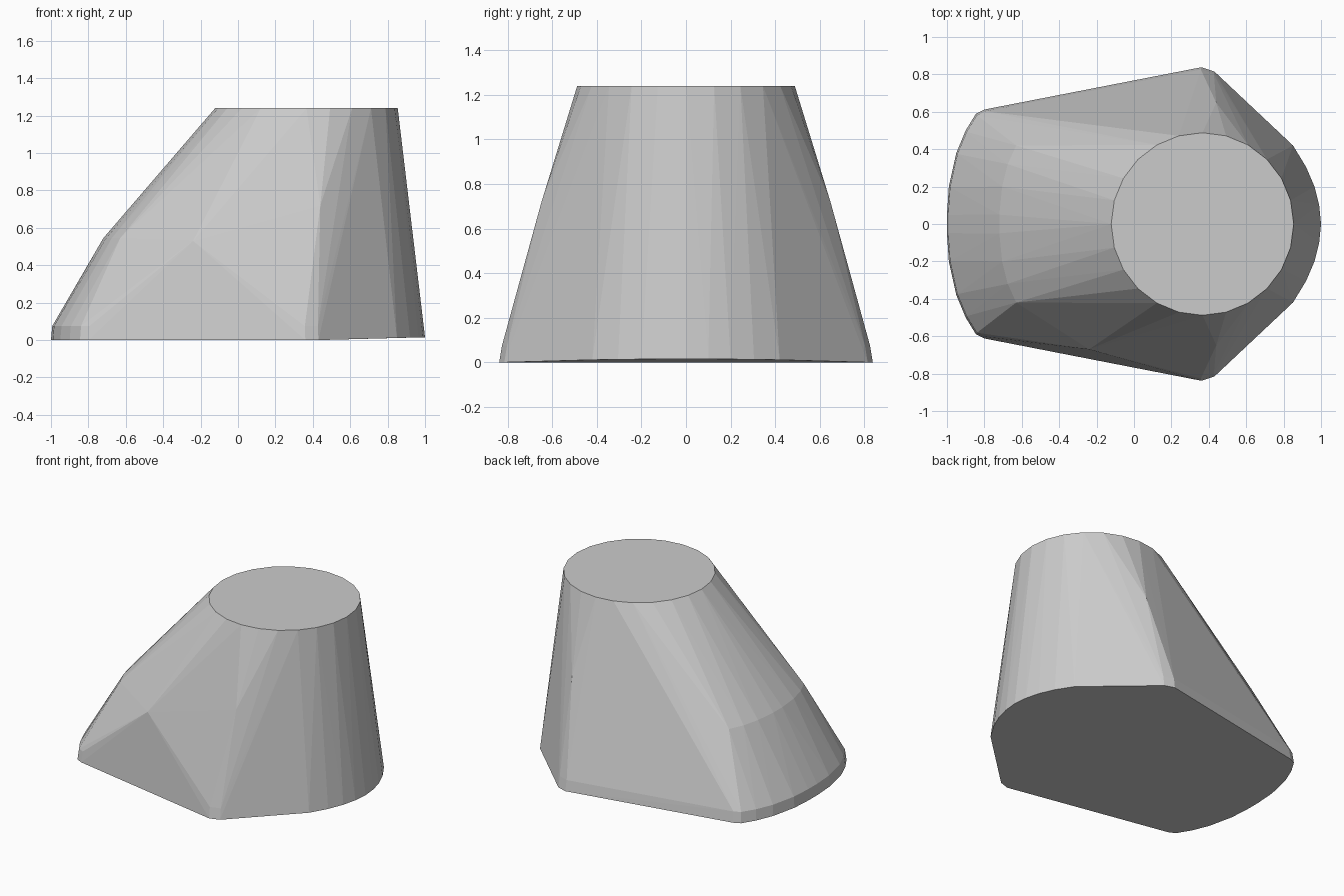
import bpy, bmesh, math

if "Cube" in bpy.data.objects:
    bpy.data.objects.remove(bpy.data.objects["Cube"])

points = []


def add_mirrored(pts, z):
    """Add outline points on both sides of the y = 0 plane."""
    for x, y in pts:
        for s in ((1, -1) if y else (1,)):
            points.append((x, s * y, z))


# Top disc rim
for i in range(24):
    a = math.tau * i / 24
    points.append((0.366 + 0.488 * math.cos(a), 0.488 * math.sin(a), 1.24))

# Foot outline: curved left end and side corners, with a short upright band
left_end = [(-1, 0.05), (-0.99, 0.2), (-0.95, 0.38), (-0.9, 0.5),
            (-0.845, 0.59), (-0.8, 0.612), (0.36, 0.838), (0.43, 0.815)]
add_mirrored(left_end, 0.0)
add_mirrored([(x * 0.993, y * 0.985) for x, y in left_end], 0.075)

# Rounded right end, rising very slightly off the floor
for x, y in [(0.85, 0.42), (0.92, 0.305), (0.965, 0.2), (0.99, 0.1), (1, 0)]:
    add_mirrored([(x, y)], 0.015 * (x - 0.4) / 0.6)

# Ridge across the sloping left side
add_mirrored([(-0.72, 0.05), (-0.705, 0.2), (-0.675, 0.32), (-0.63, 0.42)], 0.545)

# Shoulders below the disc, and the single bulge on the front
add_mirrored([(0.44, 0.648)], 0.72)
points.append((-0.24, -0.67, 0.53))

# Wrap everything in a faceted convex body
bm = bmesh.new()
for p in points:
    bm.verts.new(p)
bmesh.ops.convex_hull(bm, input=bm.verts[:])
bmesh.ops.delete(bm, geom=[v for v in bm.verts if not v.link_faces], context='VERTS')
bmesh.ops.dissolve_limit(bm, angle_limit=math.radians(0.5),
                         verts=bm.verts[:], edges=bm.edges[:])
bmesh.ops.recalc_face_normals(bm, faces=bm.faces[:])
mesh = bpy.data.meshes.new("tapered_body")
bm.to_mesh(mesh)
bm.free()
bpy.context.collection.objects.link(bpy.data.objects.new("tapered_body", mesh))
